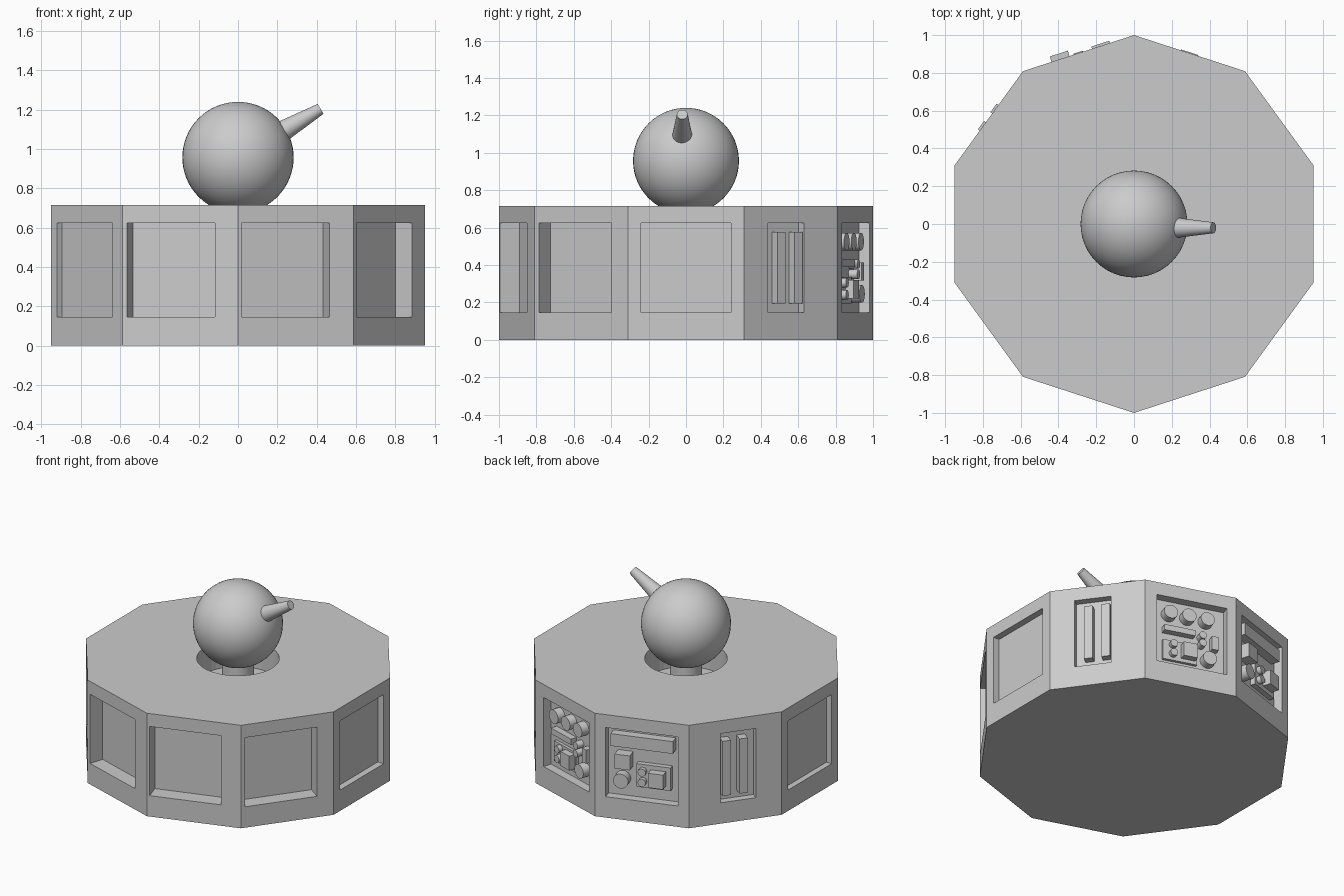
import bpy
import bmesh
from math import radians, cos, pi
from mathutils import Matrix, Vector

if "Cube" in bpy.data.objects:
    bpy.data.objects.remove(bpy.data.objects["Cube"], do_unlink=True)

SIDES, HEIGHT = 10, 0.715
APOTHEM = cos(pi / SIDES)

grey = bpy.data.materials.new("plain_grey")
grey.use_nodes = True
grey.diffuse_color = (0.6, 0.6, 0.6, 1)
grey.node_tree.nodes["Principled BSDF"].inputs["Base Color"].default_value = (0.6, 0.6, 0.6, 1)


def finish(name, bm, smooth=False):
    mesh = bpy.data.meshes.new(name)
    bm.to_mesh(mesh)
    bm.free()
    mesh.materials.append(grey)
    obj = bpy.data.objects.new(name, mesh)
    bpy.context.collection.objects.link(obj)
    if smooth:
        bpy.ops.object.select_all(action="DESELECT")
        obj.select_set(True)
        bpy.context.view_layer.objects.active = obj
        bpy.ops.object.shade_smooth_by_angle(angle=radians(40))
    return obj


def wall(angle):
    """Frame of one wall: x points outward, y runs along the wall, z is up."""
    return Matrix.Rotation(radians(angle), 4, "Z") @ Matrix.Translation((APOTHEM, 0, 0))


def box(name, angle, u, z, width, height, back, front):
    bm = bmesh.new()
    place = wall(angle) @ Matrix.Translation(((back + front) / 2, u, z))
    bmesh.ops.create_cube(bm, size=1, matrix=place @ Matrix.Diagonal((front - back, width, height, 1)))
    return finish(name, bm)


def knob(name, angle, u, z, radius, back, front):
    bm = bmesh.new()
    place = wall(angle) @ Matrix.Translation(((back + front) / 2, u, z)) @ Matrix.Rotation(pi / 2, 4, "Y")
    bmesh.ops.create_cone(bm, cap_ends=True, segments=24, radius1=radius, radius2=radius,
                          depth=front - back, matrix=place)
    return finish(name, bm, True)


def drum(name, sides, radius, z1, z2, smooth=False):
    """Upright prism with a corner on the y axis."""
    bm = bmesh.new()
    bmesh.ops.create_cone(bm, cap_ends=True, segments=sides, radius1=radius, radius2=radius,
                          depth=z2 - z1, matrix=Matrix.Translation((0, 0, (z1 + z2) / 2)))
    return finish(name, bm, smooth)


def carve(target, cutter):
    mod = target.modifiers.new("carve", "BOOLEAN")
    mod.operation, mod.solver, mod.object = "DIFFERENCE", "EXACT", cutter
    cutter.hide_render = True
    bpy.context.view_layer.objects.active = target
    bpy.ops.object.modifier_apply(modifier=mod.name)
    bpy.data.objects.remove(cutter, do_unlink=True)


# Ten-sided body with a round well in the top
body = drum("body", SIDES, 1, 0, HEIGHT)
WELL = 0.18
carve(body, drum("well_cutter", 48, 0.26, HEIGHT - WELL, HEIGHT + 0.1))

# Recessed wall panels: wall angle, sideways offset, width, depth
recesses = [
    (0, 0, 0.48, 0.045), (36, -0.03, 0.235, 0.05), (72, 0.01, 0.475, 0.06),
    (108, 0, 0.475, 0.06), (144, 0.02, 0.235, 0.05), (180, 0, 0.48, 0.04),
    (-144, -0.015, 0.48, 0.03), (-108, -0.05, 0.47, 0.1),
    (-72, -0.055, 0.47, 0.11), (-36, -0.042, 0.48, 0.105),
]
for angle, u, width, depth in recesses:
    carve(body, box("recess_cutter", angle, u, 0.385, width, 0.48, -depth, 0.1))

# Paired upright bars
for angle, front in ((36, 0.0), (144, 0.012)):
    for u in (-0.06, 0.053):
        box("upright_bar", angle, u, 0.385, 0.055, 0.38, -0.06, front)

# Control panel with round knobs
FLOOR = -0.065
for u in (-0.13, -0.005, 0.12):
    knob("large_knob", 72, u, 0.525, 0.047, FLOOR, -0.005)
box("slim_bar", 72, -0.065, 0.41, 0.21, 0.04, FLOOR, -0.015)
box("backing_plate", 72, -0.055, 0.265, 0.23, 0.14, FLOOR, -0.04)
box("square_key", 72, 0.0, 0.27, 0.095, 0.1, FLOOR, 0.005)
for z in (0.305, 0.24):
    knob("small_knob", 72, -0.105, z, 0.025, FLOOR, -0.01)
for z in (0.405, 0.35):
    knob("small_knob", 72, 0.09, z, 0.025, FLOOR, -0.01)
box("side_key", 72, 0.175, 0.365, 0.045, 0.095, FLOOR, -0.015)
knob("lower_knob", 72, 0.135, 0.245, 0.047, FLOOR, -0.005)

# Control panel with square keys
box("wide_bar", 108, 0.0, 0.545, 0.41, 0.085, FLOOR, 0.0)
box("square_key", 108, -0.125, 0.405, 0.1, 0.1, FLOOR, 0.012)
knob("lower_knob", 108, -0.14, 0.265, 0.05, FLOOR, 0.0)
box("backing_plate", 108, 0.07, 0.31, 0.225, 0.16, FLOOR, -0.025)
for z in (0.345, 0.275):
    knob("small_knob", 108, 0.0, z, 0.026, FLOOR, 0.005)
box("raised_key", 108, 0.1, 0.31, 0.1, 0.1, FLOOR, 0.03)

# Neck and ball turret
drum("neck", 32, 0.1, HEIGHT - WELL - 0.01, 0.74, smooth=True)
bm = bmesh.new()
bmesh.ops.create_uvsphere(bm, u_segments=48, v_segments=32, radius=0.283,
                          matrix=Matrix.Translation((0, 0, 0.957)))
finish("ball", bm, True)

# Tapered barrel pointing up and out of the ball
aim = Vector((cos(radians(30.5)), 0, cos(radians(59.5))))
bm = bmesh.new()
place = Matrix.Translation(Vector((0, -0.02, 0.957)) + aim * 0.345) @ aim.to_track_quat("Z", "Y").to_matrix().to_4x4()
bmesh.ops.create_cone(bm, cap_ends=True, segments=32, radius1=0.06, radius2=0.029,
                      depth=0.285, matrix=place)
finish("barrel", bm, True)
